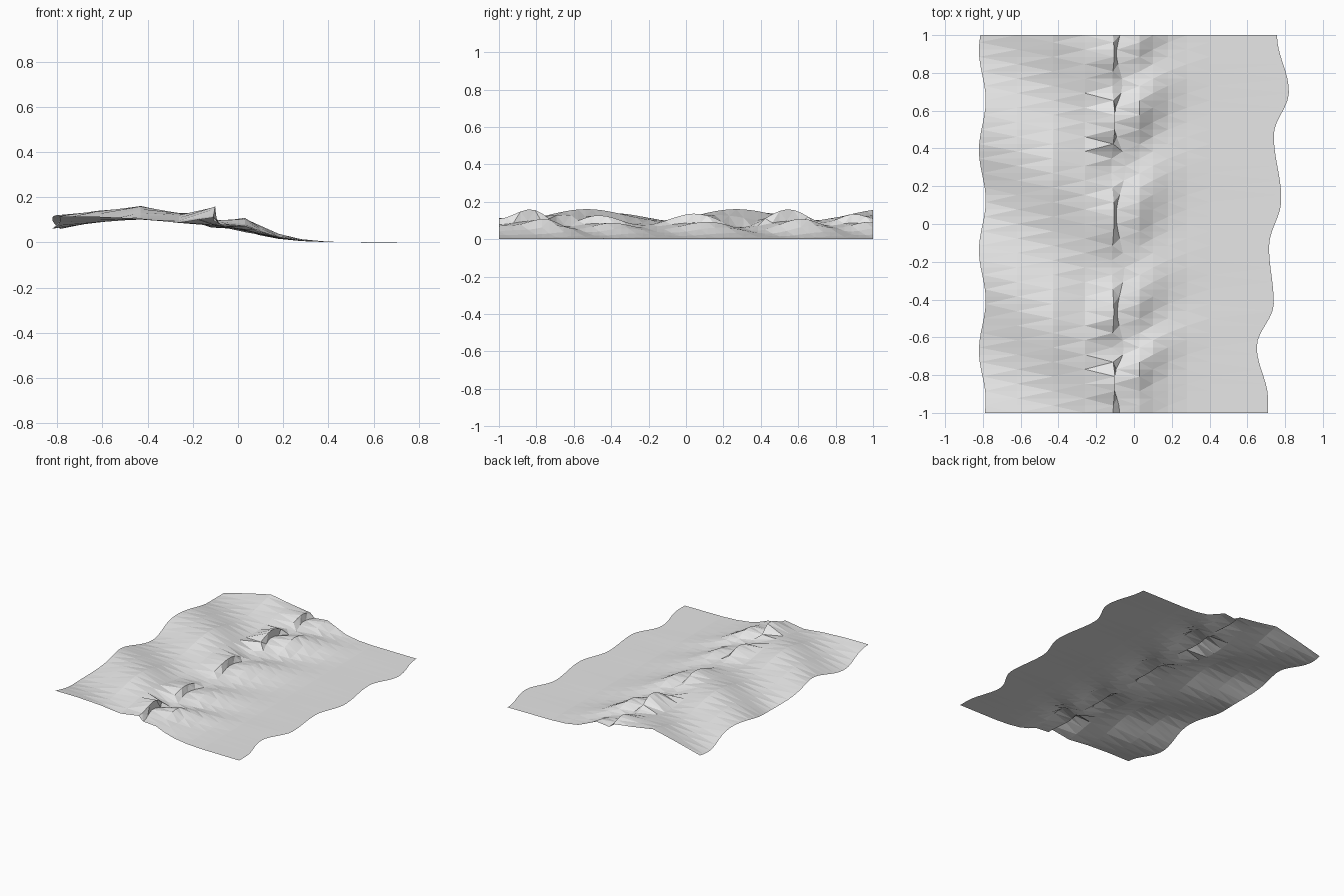
import bpy
import bmesh
from math import cos, pi

if "Cube" in bpy.data.objects:
    bpy.data.objects.remove(bpy.data.objects["Cube"], do_unlink=True)

ROWS = 52

# Height of the breaking crest and reach of the flat shore, keyed along y
CREST = [(-1.2, .09), (-1, .11), (-.83, .16), (-.66, .08), (-.47, .128), (-.23, .075),
         (.05, .137), (.3, .066), (.55, .16), (.74, .09), (.9, .135), (1.05, .1)]
SHORE = [(-1, .71), (-.93, .71), (-.65, .65), (-.42, .74), (-.12, .715),
         (.13, .78), (.47, .74), (.7, .82), (1, .757)]


def ease(keys, y):
    """Cosine blend between neighbouring keys."""
    y = min(max(y, keys[0][0]), keys[-1][0])
    for (a, va), (b, vb) in zip(keys, keys[1:]):
        if y <= b:
            t = (1 - cos(pi * (y - a) / (b - a))) / 2
            return va + (vb - va) * t
    return keys[-1][1]


def swell(y, mean, amp, peak):
    return mean + amp * cos(2 * pi * (y - peak) / .8)


def section(y):
    """Cross-section of the wave at one y, from open water to shore."""
    c = ease(CREST, y)
    h = (c - .066) / .094
    left = -.803 - .018 * cos(2 * pi * (y - .39) / .53)
    pts = [
        (left, swell(y, .09, .03, .52)),
        (-.62, swell(y, .114, .026, .4)),
        (-.43, swell(y, .131, .03, .27)),
        (-.26, swell(y, .108, .022, .15)),
        (-.12 + .02 * h, c),
        (-.045 - .065 * h, .062 + .035 * h),
    ]
    # Face of the wave running out diagonally
    for x, lag, scale in [(.03, .07, .68), (.1, .14, .46), (.18, .2, .24),
                          (.28, .25, .09), (.4, .3, .02)]:
        pts.append((x, ease(CREST, y - lag) * scale))
    pts.append((ease(SHORE, y), 0))
    return pts


# Water sheet
bm = bmesh.new()
grid = []
for j in range(ROWS + 1):
    y = -1 + 2 * j / ROWS
    grid.append([bm.verts.new((x, y, z)) for x, z in section(y)])

for j, (low, high) in enumerate(zip(grid, grid[1:])):
    for i in range(len(low) - 1):
        a, b, c, d = low[i], low[i + 1], high[i + 1], high[i]
        if (i + j) % 2:
            bm.faces.new((a, b, c))
            bm.faces.new((a, c, d))
        else:
            bm.faces.new((a, b, d))
            bm.faces.new((b, c, d))

mesh = bpy.data.meshes.new("wave_surface")
bm.to_mesh(mesh)
bm.free()
wave = bpy.data.objects.new("wave_surface", mesh)
bpy.context.collection.objects.link(wave)

# Plain pale grey
grey = bpy.data.materials.new("pale_grey")
grey.use_nodes = True
colour = (.8, .8, .8, 1)
grey.diffuse_color = colour
grey.node_tree.nodes["Principled BSDF"].inputs["Base Color"].default_value = colour
mesh.materials.append(grey)
